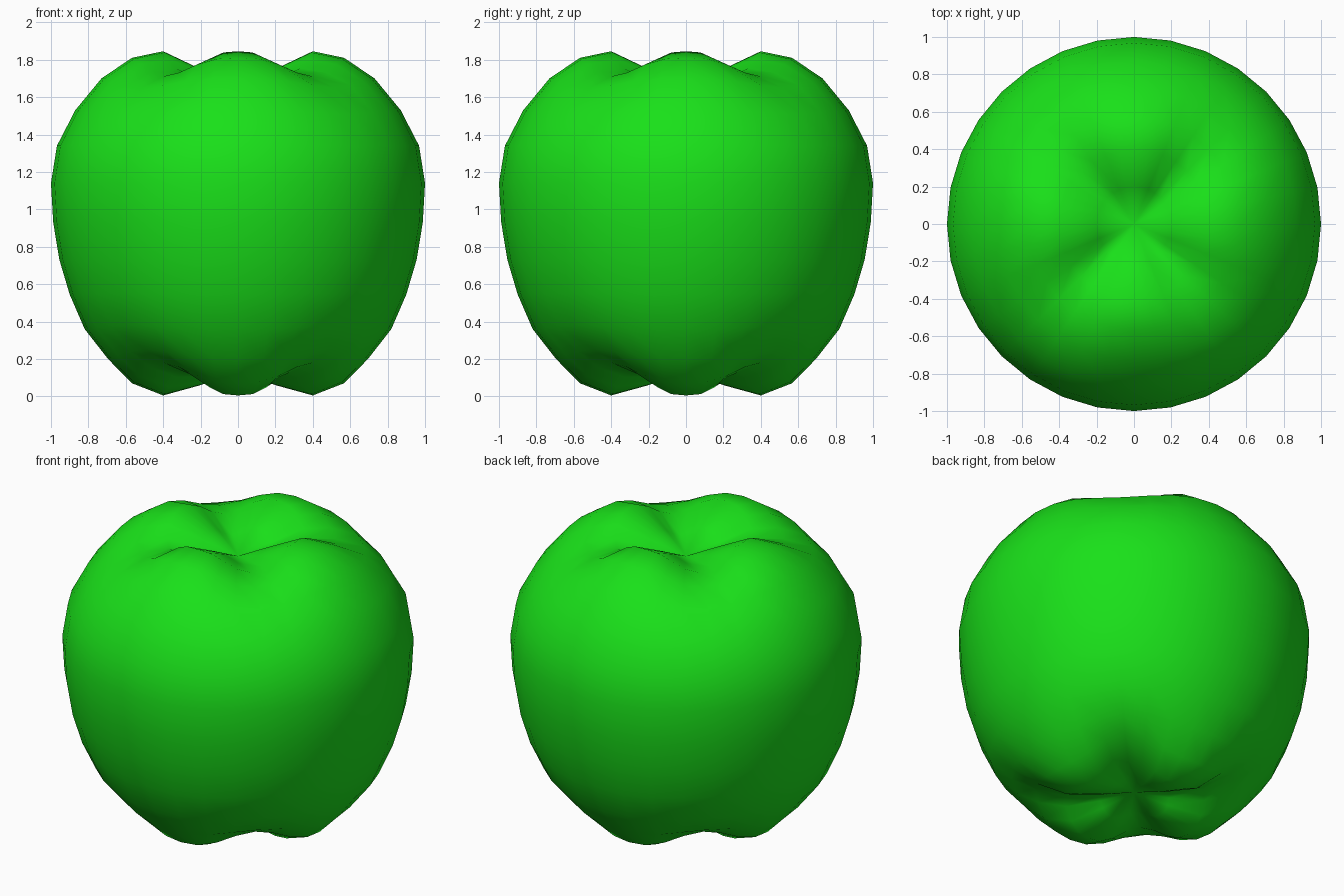
import bpy, bmesh, math

if "Cube" in bpy.data.objects:
    bpy.data.objects.remove(bpy.data.objects["Cube"])

# Profile from top pole to bottom pole: radius, height on a lobe, height in a valley
RINGS = [
    (0.00, 1.65, 1.65), (0.20, 1.75, 1.69), (0.40, 1.845, 1.73), (0.567, 1.81, 1.71),
    (0.73, 1.70, 1.65), (0.87, 1.53, 1.51), (0.968, 1.34, 1.34), (1.00, 1.14, 1.14),
    (0.988, 0.93, 0.93), (0.955, 0.73, 0.73), (0.90, 0.545, 0.55), (0.82, 0.36, 0.38),
    (0.695, 0.20, 0.25), (0.567, 0.07, 0.18), (0.40, 0.005, 0.13), (0.20, 0.06, 0.12),
    (0.00, 0.13, 0.13),
]

# Fruit body: a sphere reshaped ring by ring into four lobes
bm = bmesh.new()
bmesh.ops.create_uvsphere(bm, u_segments=32, v_segments=16, radius=1)
for v in bm.verts:
    ring = round(math.acos(max(-1, min(1, v.co.z))) / math.pi * 16)
    radius, lobe, valley = RINGS[ring]
    a = math.atan2(v.co.y, v.co.x)
    w = max(0.0, (1 - math.cos(4 * a)) / 2) ** 1.5
    v.co = (radius * math.cos(a), radius * math.sin(a), lobe + (valley - lobe) * w)
bmesh.ops.recalc_face_normals(bm, faces=bm.faces)
for f in bm.faces:
    f.smooth = True

mesh = bpy.data.meshes.new("fruit_body")
bm.to_mesh(mesh)
bm.free()
body = bpy.data.objects.new("fruit_body", mesh)
bpy.context.collection.objects.link(body)

# Green skin
skin = bpy.data.materials.new("green_skin")
skin.diffuse_color = (0.01, 0.75, 0.01, 1)
skin.use_nodes = True
skin.node_tree.nodes["Principled BSDF"].inputs["Base Color"].default_value = skin.diffuse_color
mesh.materials.append(skin)
